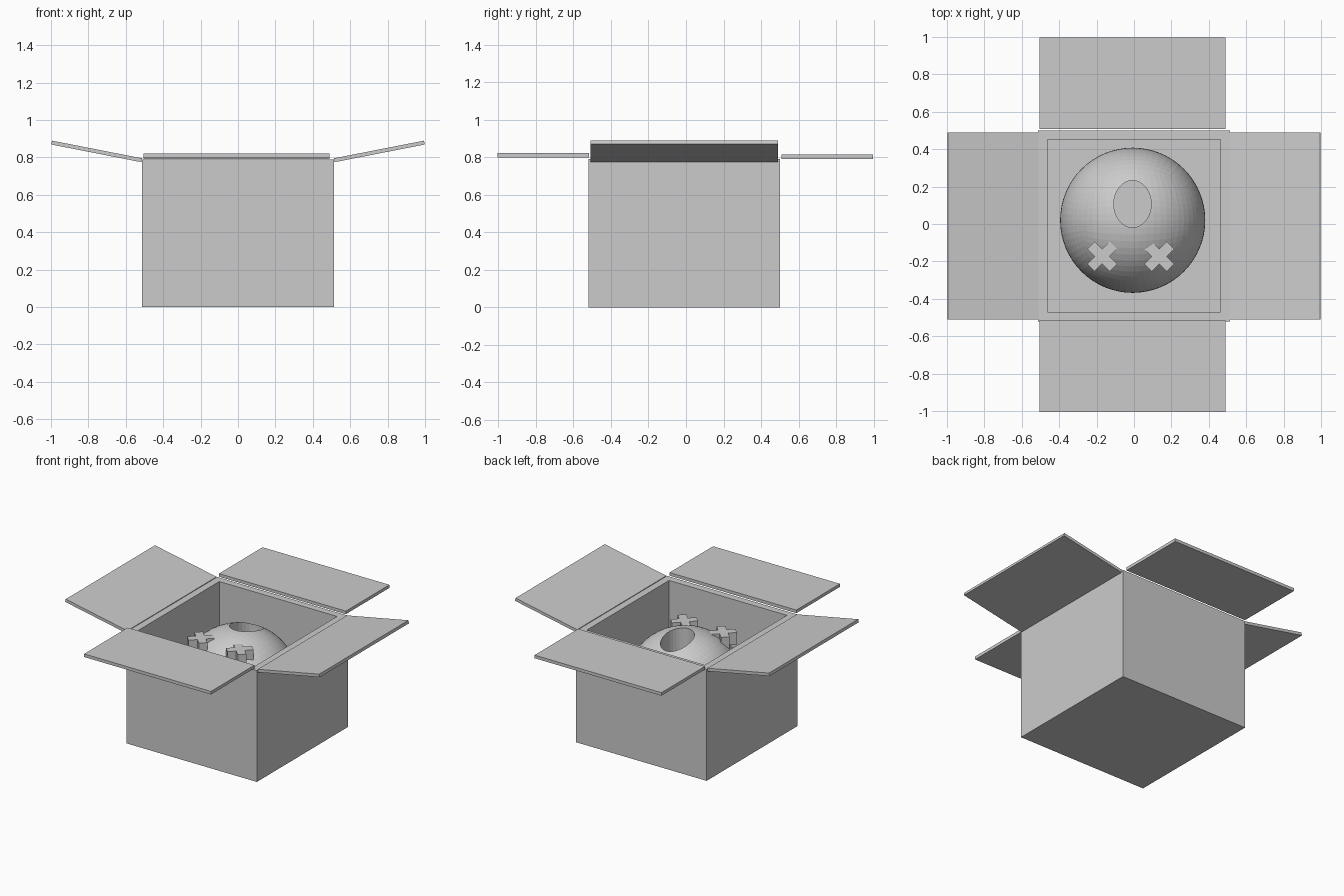
import bpy, bmesh, math
from mathutils import Matrix, Vector

if "Cube" in bpy.data.objects:
    bpy.data.objects.remove(bpy.data.objects["Cube"])

grey = bpy.data.materials.new("plain_grey")
grey.diffuse_color = (0.6, 0.6, 0.6, 1)
grey.use_nodes = True
grey.node_tree.nodes["Principled BSDF"].inputs["Base Color"].default_value = grey.diffuse_color


def make(name, bm):
    bmesh.ops.recalc_face_normals(bm, faces=bm.faces)
    me = bpy.data.meshes.new(name)
    bm.to_mesh(me)
    bm.free()
    me.materials.append(grey)
    ob = bpy.data.objects.new(name, me)
    bpy.context.collection.objects.link(ob)
    return ob


def add_block(bm, size, centre, rot=Matrix()):
    m = Matrix.Translation(centre) @ rot @ Matrix.Diagonal((*size, 1))
    bmesh.ops.create_cube(bm, size=1, matrix=m)


# Open box: inset the top face and push it down to the inner floor
bm = bmesh.new()
add_block(bm, (1.024, 1.02, 0.79), (0, -0.01, 0.395))
top = max(bm.faces, key=lambda f: f.calc_center_median().z)
bmesh.ops.inset_region(bm, faces=[top], thickness=0.07)
hole = bmesh.ops.extrude_discrete_faces(bm, faces=[top])["faces"][0]
bmesh.ops.translate(bm, verts=hole.verts, vec=(0, 0, -0.72))
make("box", bm)

# Side flaps, tilted upwards
for side, name in ((-1, "left_flap"), (1, "right_flap")):
    bm = bmesh.new()
    tilt = math.atan2(0.095, 0.485)
    add_block(bm, (0.492, 1.0, 0.021), (side * 0.755, -0.01, 0.832),
              Matrix.Rotation(-side * tilt, 4, 'Y'))
    make(name, bm)

# Front and back flaps, level
for y, z, name in ((-0.76, 0.81, "front_flap"), (0.752, 0.802, "back_flap")):
    bm = bmesh.new()
    add_block(bm, (0.995, 0.488, 0.022), (-0.007, y, z))
    make(name, bm)

# Round head: subdivided cube pushed out to a sphere, cut flat at the box floor
CENTRE, R = Vector((-0.007, 0.02, 0.36)), 0.388
bm = bmesh.new()
bmesh.ops.create_cube(bm, size=2)
bmesh.ops.subdivide_edges(bm, edges=bm.edges[:], cuts=15, use_grid_fill=True)
for v in bm.verts:
    even = Vector([math.tan(c * math.pi / 4) for c in v.co])
    v.co = CENTRE + even.normalized() * R
bmesh.ops.bisect_plane(bm, geom=bm.verts[:] + bm.edges[:] + bm.faces[:],
                       plane_co=(0, 0, 0.06), plane_no=(0, 0, 1), clear_inner=True)
bmesh.ops.holes_fill(bm, edges=[e for e in bm.edges if e.is_boundary], sides=0)
head = make("head", bm)

# Oval mouth cut straight down into the head
bm = bmesh.new()
bmesh.ops.create_cone(bm, cap_ends=True, segments=32, radius1=1, radius2=1, depth=1,
                      matrix=Matrix.Translation((-0.008, 0.107, 1.05))
                      @ Matrix.Diagonal((0.1, 0.126, 1, 1)))
cutter = make("mouth_cutter", bm)
cutter.hide_render = True
cutter.hide_set(True)
mod = head.modifiers.new("mouth", 'BOOLEAN')
mod.operation = 'DIFFERENCE'
mod.solver = 'EXACT'
mod.object = cutter

# Cross-shaped eyes: one twelve-sided outline each, extruded down
L, W = 0.085, 0.028
for x, name in ((-0.17, "left_eye"), (0.135, "right_eye")):
    bm = bmesh.new()
    verts = []
    for k in range(4):
        turn = Matrix.Rotation(math.pi / 4 + k * math.pi / 2, 4, 'Z')
        for p in ((L, -W), (L, W), (W, W)):
            verts.append(bm.verts.new(Vector((x, -0.173, 0.71)) + turn @ Vector((*p, 0))))
    face = bm.faces.new(verts)
    ext = bmesh.ops.extrude_face_region(bm, geom=[face], use_keep_orig=True)["geom"]
    bmesh.ops.translate(bm, vec=(0, 0, -0.085),
                        verts=[g for g in ext if isinstance(g, bmesh.types.BMVert)])
    make(name, bm)
